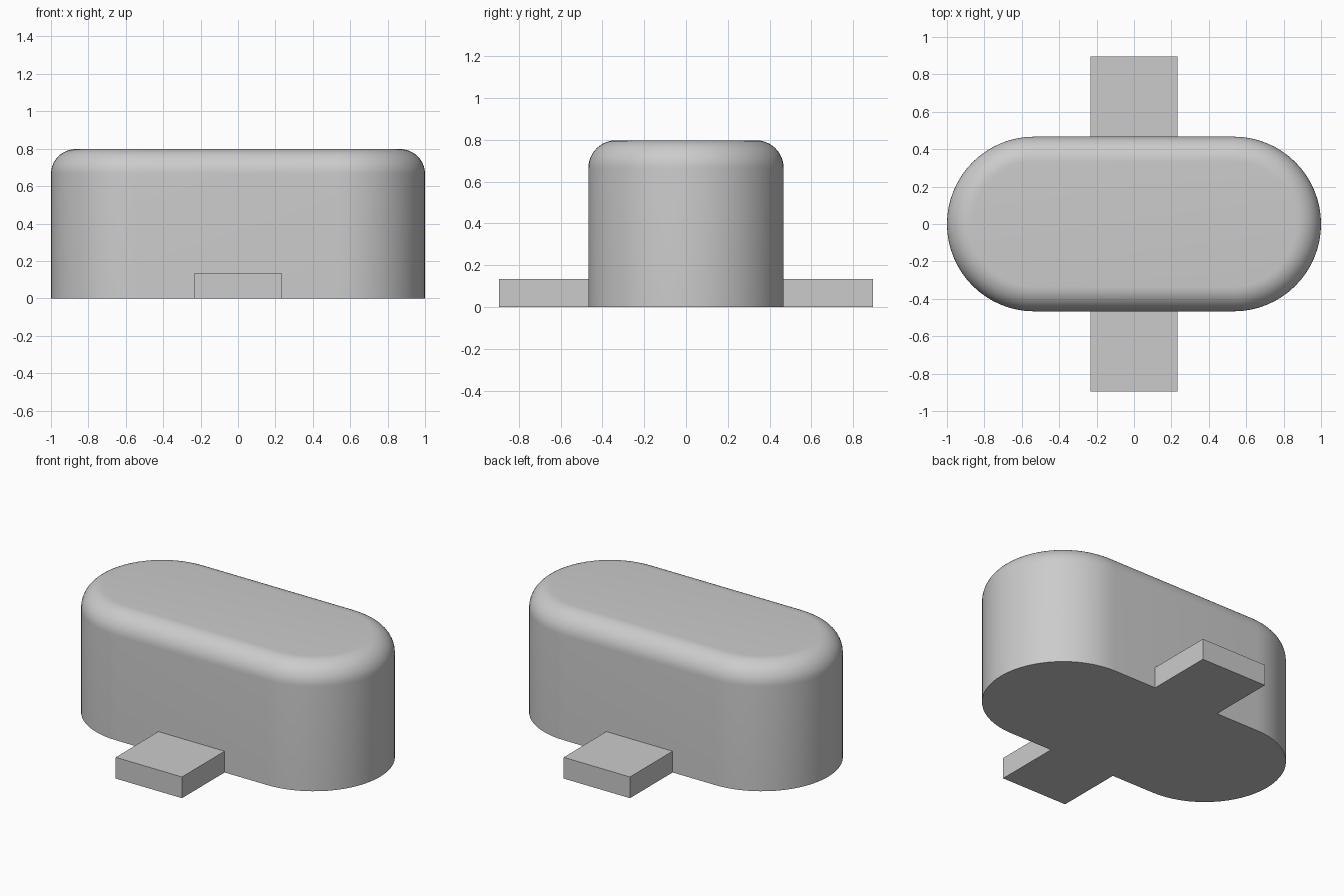
import bpy
import bmesh
from math import pi, sin, cos, radians

if "Cube" in bpy.data.objects:
    bpy.data.objects.remove(bpy.data.objects["Cube"], do_unlink=True)

RADIUS = 0.467          # end radius of the rounded body
STRAIGHT = 1 - RADIUS   # half length of the straight sides
HEIGHT = 0.798
FILLET = 0.133
TAB_HALF, TAB_END, TAB_HEIGHT = 0.233, 0.895, 0.135

grey = bpy.data.materials.new("plain grey")
grey.use_nodes = True
colour = (0.6, 0.6, 0.6, 1)
grey.diffuse_color = colour
grey.node_tree.nodes["Principled BSDF"].inputs["Base Color"].default_value = colour


def add_object(name, bm):
    bmesh.ops.recalc_face_normals(bm, faces=bm.faces)
    mesh = bpy.data.meshes.new(name)
    bm.to_mesh(mesh)
    bm.free()
    mesh.materials.append(grey)
    obj = bpy.data.objects.new(name, mesh)
    bpy.context.collection.objects.link(obj)
    return obj


def stadium_ring(bm, radius, z, steps=32):
    ring = []
    for side in (1, -1):
        for i in range(steps + 1):
            a = -pi / 2 + pi * i / steps
            ring.append(bm.verts.new((side * (STRAIGHT + radius * cos(a)),
                                      side * radius * sin(a), z)))
    return ring


# Body: stadium rings rising up the wall and over the rounded top edge
bm = bmesh.new()
rings = [stadium_ring(bm, RADIUS, 0)]
for i in range(13):
    a = pi / 2 * i / 12
    rings.append(stadium_ring(bm, RADIUS - FILLET * (1 - cos(a)),
                              HEIGHT - FILLET * (1 - sin(a))))
for low, high in zip(rings, rings[1:]):
    for i in range(len(low)):
        j = (i + 1) % len(low)
        bm.faces.new((low[i], low[j], high[j], high[i]))
bm.faces.new(rings[0])
bm.faces.new(rings[-1])
body = add_object("body", bm)
bpy.context.view_layer.objects.active = body
body.select_set(True)
bpy.ops.object.shade_smooth_by_angle(angle=radians(30))

# Mounting tabs: flat blocks at the foot of the front and back walls
for name, side in (("front_tab", -1), ("back_tab", 1)):
    bm = bmesh.new()
    bmesh.ops.create_cube(bm, size=1)
    bmesh.ops.scale(bm, vec=(2 * TAB_HALF, TAB_END - RADIUS, TAB_HEIGHT), verts=bm.verts)
    bmesh.ops.translate(bm, vec=(0, side * (TAB_END + RADIUS) / 2, TAB_HEIGHT / 2),
                        verts=bm.verts)
    add_object(name, bm)
